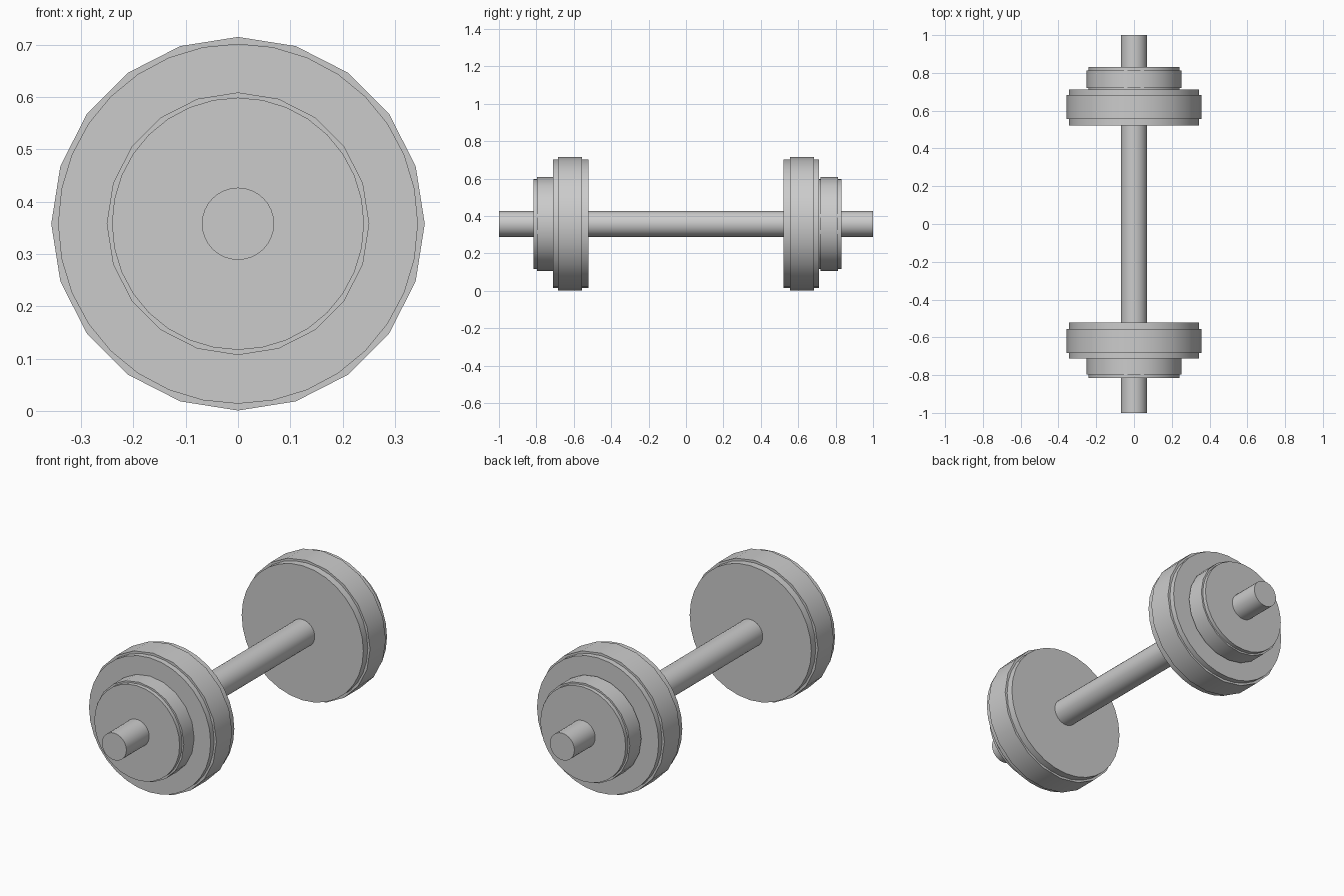
import bpy
import math

if "Cube" in bpy.data.objects:
    bpy.data.objects.remove(bpy.data.objects["Cube"])

AXIS_Z = 0.358


def disc(name, radius, y0, y1, sides):
    """Cylinder along y with a vertex pointing straight up."""
    bpy.ops.mesh.primitive_cylinder_add(
        vertices=sides, radius=radius, depth=abs(y1 - y0),
        location=(0, (y0 + y1) / 2, AXIS_Z), rotation=(math.pi / 2, 0, 0))
    ob = bpy.context.object
    ob.name = name
    bpy.ops.object.shade_smooth_by_angle(angle=math.radians(30))
    return ob


# Handle bar
disc("bar", 0.069, -1, 1, 32)

# Weights at each end; the small rear weight sits slightly further out
for side, s, shift in (("front", -1, 0.0), ("back", 1, 0.016)):
    # Large weight: wide band around a slightly narrower core
    disc(f"{side}_large_weight_core", 0.344, s * 0.521, s * 0.712, 32)
    disc(f"{side}_large_weight_band", 0.357, s * 0.557, s * 0.684, 20)
    # Small weight, same construction
    disc(f"{side}_small_weight_core", 0.241, s * 0.70, s * (0.816 + shift), 32)
    disc(f"{side}_small_weight_band", 0.251, s * (0.703 + shift), s * (0.796 + shift), 20)
